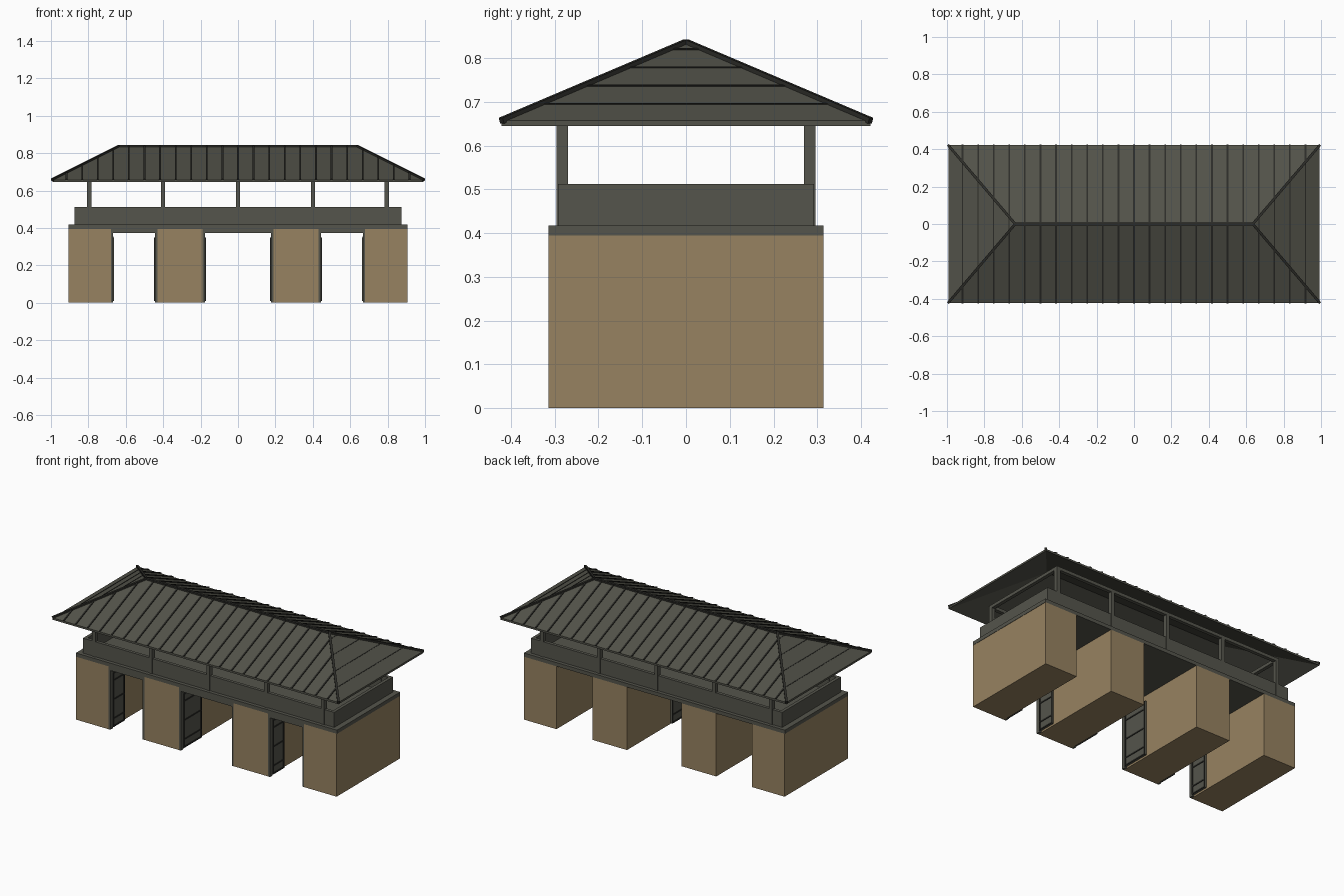
import bpy, bmesh
from mathutils import Vector, Matrix

if "Cube" in bpy.data.objects:
    bpy.data.objects.remove(bpy.data.objects["Cube"])


def material(name, color):
    m = bpy.data.materials.new(name)
    m.diffuse_color = (*color, 1)
    m.use_nodes = True
    m.node_tree.nodes["Principled BSDF"].inputs["Base Color"].default_value = m.diffuse_color
    return m


STONE = material("tan stone", (0.31, 0.225, 0.12))
GREY = material("grey wood", (0.09, 0.09, 0.072))
ROOF = material("roof grey", (0.085, 0.085, 0.067))
DARK = material("dark trim", (0.025, 0.025, 0.021))


def finish(name, bm, mat):
    bmesh.ops.recalc_face_normals(bm, faces=bm.faces)
    me = bpy.data.meshes.new(name)
    bm.to_mesh(me)
    bm.free()
    me.materials.append(mat)
    ob = bpy.data.objects.new(name, me)
    bpy.context.collection.objects.link(ob)
    return ob


def add_box(bm, x0, x1, y0, y1, z0, z1):
    m = Matrix.Translation(((x0 + x1) / 2, (y0 + y1) / 2, (z0 + z1) / 2))
    m = m @ Matrix.Diagonal((abs(x1 - x0), abs(y1 - y0), abs(z1 - z0), 1))
    bmesh.ops.create_cube(bm, size=1, matrix=m)


def add_beam(bm, a, b, width, height, up=(0, 0, 1)):
    """Box with its centre line running from a to b."""
    a, b = Vector(a), Vector(b)
    d = (b - a).normalized()
    side = d.cross(Vector(up)).normalized()
    top = side.cross(d)
    m = Matrix((side * width, d * (b - a).length, top * height)).transposed().to_4x4()
    bmesh.ops.create_cube(bm, size=1, matrix=Matrix.Translation((a + b) / 2) @ m)


def boxes(name, mat, items):
    bm = bmesh.new()
    for it in items:
        add_box(bm, *it)
    return finish(name, bm, mat)


# Stone piers
Y = 0.314
boxes("piers", STONE, [(s * a, s * b, -Y, Y, 0, 0.395)
                       for s in (-1, 1) for a, b in ((0.19, 0.43), (0.68, 0.905))])

# Floor slab and parapet walls
boxes("floor_slab", GREY, [(-0.907, 0.907, -Y, Y, 0.395, 0.418)])
PX, PY, T = 0.873, 0.292, 0.02
boxes("parapet", GREY,
      [(-PX, PX, s * (PY - T), s * PY, 0.418, 0.512) for s in (-1, 1)] +
      [(s * (PX - T), s * PX, -PY + T, PY - T, 0.418, 0.512) for s in (-1, 1)])

# Roof posts and the plates they carry
boxes("posts", GREY, [(x - 0.011, x + 0.011, s * 0.27, s * 0.296, 0.418, 0.672)
                      for x in (-0.795, -0.4, 0, 0.4, 0.795) for s in (-1, 1)])
boxes("top_plates", GREY,
      [(-0.806, 0.806, s * 0.272, s * 0.294, 0.655, 0.675) for s in (-1, 1)] +
      [(s * 0.784, s * 0.806, -0.272, 0.272, 0.655, 0.675) for s in (-1, 1)])

# Gateways: frame at the front, two leaves swung inward against the piers
frames, leaves, trim = [], [], []
for x0, x1 in ((-0.68, -0.43), (-0.19, 0.19), (0.43, 0.68)):
    frames.append((x0, x1, -Y, -Y + 0.025, 0.372, 0.395))
    length = (x1 - x0) / 2 - 0.014
    for edge, s in ((x0, 1), (x1, -1)):
        frames.append((edge, edge + s * 0.013, -Y, -Y + 0.025, 0, 0.372))
        a, b = edge + s * 0.004, edge + s * 0.014
        y0, y1 = -Y + 0.025, -Y + 0.025 + length
        leaves.append((a, b, y0, y1, 0.008, 0.353))
        c = b + s * 0.004
        for z in (0.012, 0.06, 0.18, 0.30, 0.345):
            trim.append((b, c, y0, y1, z - 0.004, z + 0.004))
        for y in (y0, y1 - 0.008):
            trim.append((b, c, y, y + 0.008, 0.008, 0.349))
boxes("gate_frames", GREY, frames)
boxes("gate_leaves", GREY, leaves)
boxes("gate_rails", DARK, trim)

# Hipped roof shell
EX, EY, EZ, RX, RZ, TH = 0.993, 0.422, 0.657, 0.635, 0.836, 0.012
bm = bmesh.new()
layers = []
for dz in (0, -TH):
    layers.append([bm.verts.new((x, y, z + dz)) for x, y, z in (
        (-EX, -EY, EZ), (EX, -EY, EZ), (EX, EY, EZ), (-EX, EY, EZ),
        (-RX, 0, RZ), (RX, 0, RZ))])
for v in layers:
    for f in ((0, 1, 5, 4), (1, 2, 5), (2, 3, 4, 5), (3, 0, 4)):
        bm.faces.new([v[i] for i in f])
for i in range(4):
    j = (i + 1) % 4
    bm.faces.new((layers[0][i], layers[0][j], layers[1][j], layers[1][i]))
finish("roof", bm, ROOF)

# Standing seams on the long slopes, shallow courses on the end slopes
seams, courses = bmesh.new(), bmesh.new()
for k in range(-11, 12):
    x = k / 12
    t = max(0, (abs(x) - RX) / (EX - RX))
    y, z = EY * t, RZ + (EZ - RZ) * t
    for s in (-1, 1):
        up = Vector((0, s * (RZ - EZ), EY))
        add_beam(seams, (x, s * EY, EZ), (x, s * y, z), 0.009, 0.010, up)
    if t > 0:
        up = Vector(((RZ - EZ) * (1 if x > 0 else -1), 0, EX - RX))
        add_beam(courses, (x, -y, z), (x, y, z), 0.005, 0.004, up)
finish("roof_seams", seams, DARK)
finish("end_courses", courses, DARK)

# Ridge and hip caps
bm = bmesh.new()
add_beam(bm, (-RX, 0, RZ), (RX, 0, RZ), 0.016, 0.014)
for sx in (-1, 1):
    for sy in (-1, 1):
        add_beam(bm, (sx * (EX + 0.001), sy * EY, EZ), (sx * RX, 0, RZ), 0.014, 0.014)
finish("ridge_and_hip_caps", bm, DARK)
